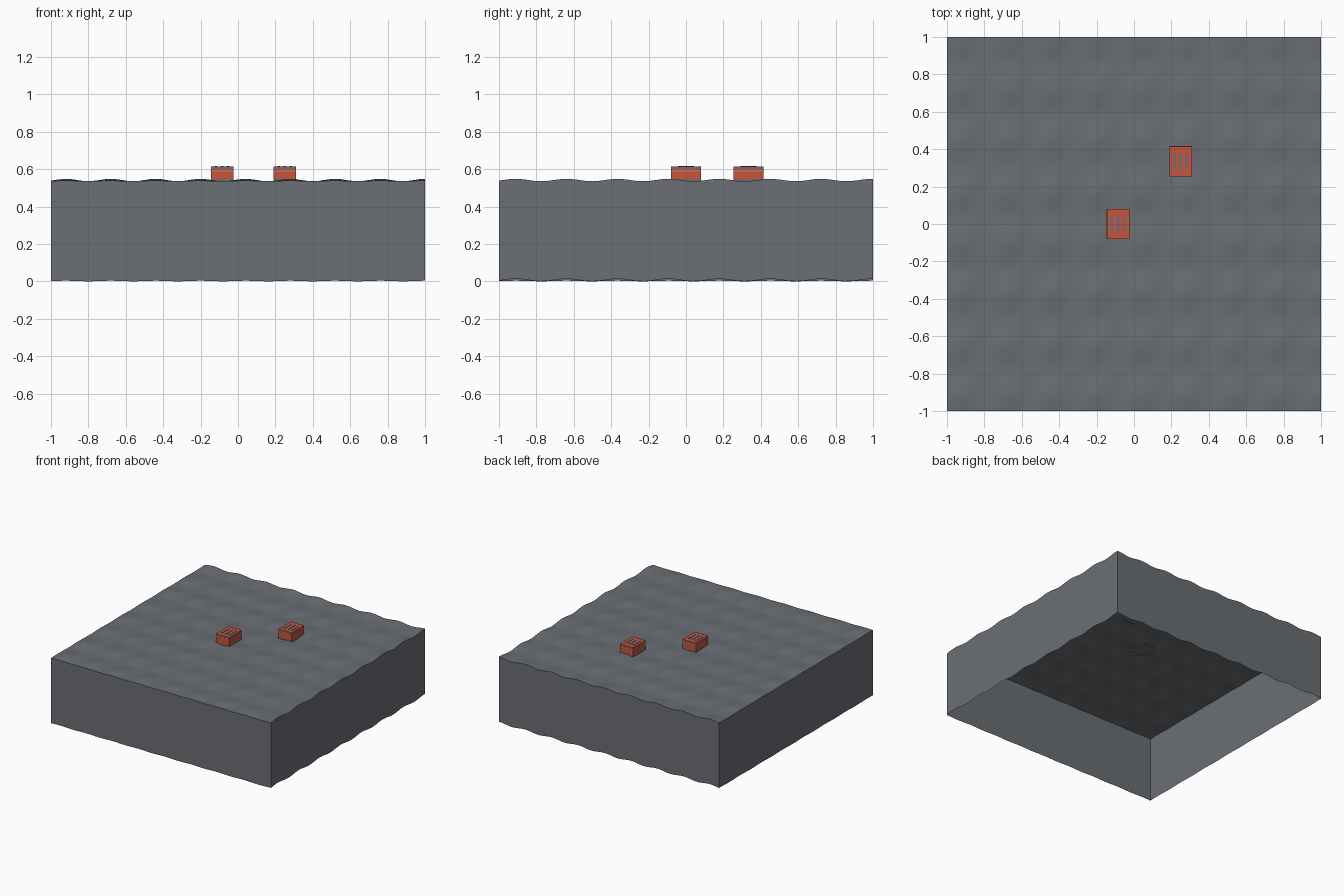
import bpy
import bmesh
import math

cube = bpy.data.objects.get("Cube")
if cube:
    bpy.data.objects.remove(cube, do_unlink=True)


def material(name, rgb):
    m = bpy.data.materials.new(name)
    m.use_nodes = True
    m.diffuse_color = (*rgb, 1)
    m.node_tree.nodes["Principled BSDF"].inputs["Base Color"].default_value = (*rgb, 1)
    return m


GREY = material("slate grey", (0.145, 0.157, 0.172))
ORANGE = material("burnt orange", (0.57, 0.09, 0.045))
PALE = material("pale orange", (0.66, 0.2, 0.13))

BASE = 0.535


def ripple(x, y):
    """Low bumps in rows across the ground."""
    across = math.cos(math.pi * (x + 0.92) / 0.24) ** 2
    along = math.cos(math.pi * (y + 0.91) / 0.272) ** 2
    return 0.013 * across * along


def finish(bm, name, mats):
    mesh = bpy.data.meshes.new(name)
    bm.to_mesh(mesh)
    bm.free()
    for m in mats:
        mesh.materials.append(m)
    obj = bpy.data.objects.new(name, mesh)
    bpy.context.collection.objects.link(obj)
    return obj


# Ground block: rippled top with a skirt that is open underneath
bm = bmesh.new()
bmesh.ops.create_grid(bm, x_segments=64, y_segments=64, size=1)
for v in bm.verts:
    v.co.z = BASE + ripple(v.co.x, v.co.y)
rim = [e for e in bm.edges if e.is_boundary]
skirt = bmesh.ops.extrude_edge_only(bm, edges=rim)["geom"]
for v in skirt:
    if isinstance(v, bmesh.types.BMVert):
        v.co.z -= BASE
bmesh.ops.recalc_face_normals(bm, faces=bm.faces)
top = max(bm.faces, key=lambda f: abs(f.normal.z))
if top.normal.z < 0:
    bmesh.ops.reverse_faces(bm, faces=bm.faces)
ground = finish(bm, "ground_block", [GREY])
bpy.context.view_layer.objects.active = ground
ground.select_set(True)
bpy.ops.object.shade_smooth_by_angle(angle=math.radians(35))
ground.select_set(False)


def box(name, x, y, z0, z1, sx, sy, mat):
    bm = bmesh.new()
    bmesh.ops.create_cube(bm, size=1)
    for v in bm.verts:
        v.co.x = x + v.co.x * sx
        v.co.y = y + v.co.y * sy
        v.co.z = z0 if v.co.z < 0 else z1
    return finish(bm, name, [mat])


# Vent boxes: stacked bands, an orange lid and three slots
def vent(label, x, y):
    w, d = 0.12, 0.16
    box(label + "_foot", x, y, 0.53, 0.546, w, d, GREY)
    box(label + "_body", x, y, 0.546, 0.6, w, d, ORANGE)
    box(label + "_stripe", x, y, 0.588, 0.592, w + 0.002, d + 0.002, PALE)
    box(label + "_collar", x, y, 0.6, 0.611, w, d, GREY)
    box(label + "_lid", x, y, 0.611, 0.613, w, d, ORANGE)
    for i in (-1, 0, 1):
        box(f"{label}_slot_{i + 2}", x + i * 0.033, y, 0.611, 0.616, 0.014, 0.085, GREY)


vent("middle_vent", -0.085, 0.0)
vent("back_vent", 0.25, 0.335)
